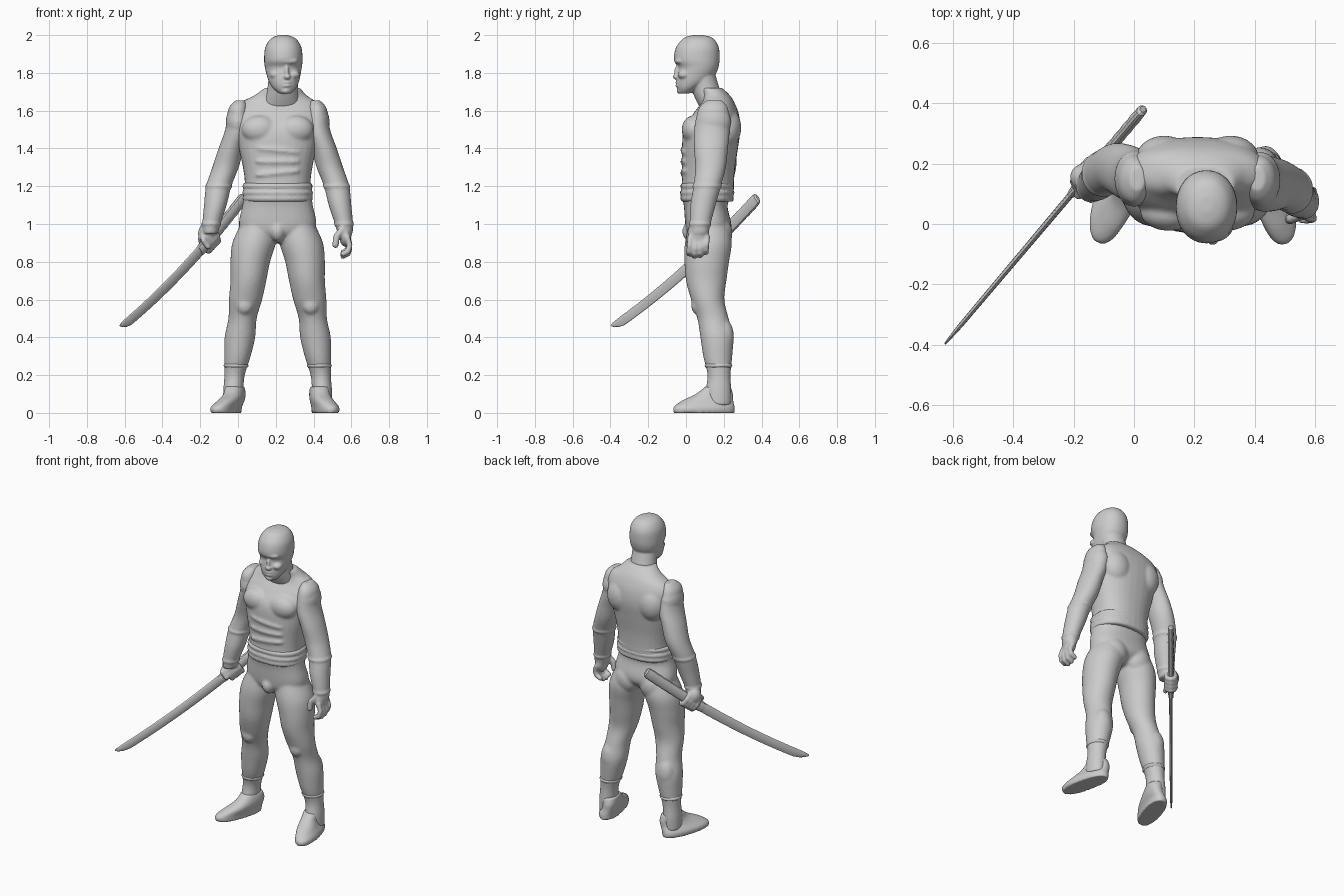
import bpy, bmesh, math
from mathutils import Vector, Matrix

if "Cube" in bpy.data.objects:
    bpy.data.objects.remove(bpy.data.objects["Cube"])

MID = 0.21  # x of the body's symmetry plane


def mirror(rings):
    return [(2 * MID - r[0],) + tuple(r[1:]) for r in rings]


def skin(bm, loops):
    """Closed surface through equal-length point loops."""
    rows = [[bm.verts.new(p) for p in loop] for loop in loops]
    n = len(rows[0])
    for a, b in zip(rows, rows[1:]):
        for i in range(n):
            j = (i + 1) % n
            bm.faces.new((a[i], a[j], b[j], b[i]))
    bm.faces.new(rows[0][::-1])
    bm.faces.new(rows[-1])


def loft(bm, rings, p=2.0, rot=0.0, n=32, steps=6):
    """Horizontal rings (x, y, z, rx, ry), blended smoothly along z."""
    R = [rings[0]] + list(rings) + [rings[-1]]
    fine = []
    for k in range(1, len(R) - 2):
        for s in range(steps):
            t = s / steps
            fine.append([0.5 * (2 * b + (c - a) * t + (2 * a - 5 * b + 4 * c - d) * t * t
                                + (3 * b - a - 3 * c + d) * t ** 3)
                         for a, b, c, d in zip(*R[k - 1:k + 3])])
    fine.append(rings[-1])
    loops = []
    for x, y, z, rx, ry in fine:
        loop = []
        for i in range(n):
            a = math.tau * i / n
            u = math.copysign(abs(math.cos(a)) ** (2 / p), math.cos(a)) * rx
            v = math.copysign(abs(math.sin(a)) ** (2 / p), math.sin(a)) * ry
            loop.append((x + u * math.cos(rot) - v * math.sin(rot),
                         y + u * math.sin(rot) + v * math.cos(rot), z))
        loops.append(loop)
    skin(bm, loops)


def blob(bm, loc, size, rot=0.0):
    m = Matrix.Translation(loc) @ Matrix.Rotation(rot, 4, 'Y') @ Matrix.Diagonal((*size, 1))
    bmesh.ops.create_icosphere(bm, subdivisions=3, radius=1, matrix=m)


def pair(bm, loc, size, rot=0.0):
    blob(bm, loc, size, rot)
    blob(bm, (2 * MID - loc[0], loc[1], loc[2]), size, -rot)


def beads(bm, pts, r):
    """Finger made of overlapping spheres along a path."""
    pts = [Vector(p) for p in pts]
    for a, b in zip(pts, pts[1:]):
        for s in range(5):
            blob(bm, a.lerp(b, s / 4), (r, r, r))


def finish(name, bm, voxel=0.0, smooth=4):
    bmesh.ops.recalc_face_normals(bm, faces=bm.faces)
    me = bpy.data.meshes.new(name)
    bm.to_mesh(me)
    bm.free()
    ob = bpy.data.objects.new(name, me)
    bpy.context.collection.objects.link(ob)
    for f in me.polygons:
        f.use_smooth = True
    if voxel:
        m = ob.modifiers.new("merge", 'REMESH')
        m.mode, m.voxel_size, m.use_smooth_shade = 'VOXEL', voxel, True
        s = ob.modifiers.new("soften", 'SMOOTH')
        s.factor, s.iterations = 0.5, smooth
    return ob


# torso and legs
bm = bmesh.new()
loft(bm, [(MID, .11, .90, .05, .06), (MID, .118, .95, .17, .11), (MID, .118, 1.0, .205, .122),
          (MID, .104, 1.1, .186, .116), (MID, .112, 1.16, .18, .138), (MID, .116, 1.22, .174, .138),
          (MID, .12, 1.3, .184, .14), (MID, .127, 1.4, .205, .148), (MID, .138, 1.5, .222, .15),
          (MID, .158, 1.58, .235, .122), (.215, .168, 1.64, .205, .09), (.225, .158, 1.68, .14, .075),
          (.235, .13, 1.72, .095, .062)], p=2.3)
leg = [(.11, .12, 1.0, .095, .105), (.085, .118, .9, .115, .124), (.065, .11, .8, .105, .118),
       (.055, .107, .7, .095, .107), (.04, .115, .6, .088, .088), (.024, .143, .5, .075, .083),
       (.01, .163, .4, .081, .087), (-.003, .168, .3, .07, .077), (-.018, .175, .2, .054, .061),
       (-.025, .172, .12, .053, .068), (-.03, .17, .04, .05, .068)]
loft(bm, leg)
loft(bm, mirror(leg))
pair(bm, (.115, .04, 1.5), (.095, .063, .075))       # chest
pair(bm, (.10, .215, 1.51), (.095, .078, .11))       # shoulder blades
pair(bm, (.12, .178, .95), (.085, .068, .09))        # seat
pair(bm, (.035, .062, .57), (.045, .035, .05))       # knees
pair(bm, (.005, .2, .4), (.06, .054, .1))            # calves
blob(bm, (MID, .03, .96), (.04, .05, .055))
for i in range(3):                                   # abdomen folds
    blob(bm, (MID, .0, 1.27 + .06 * i), (.12, .03, .02), .1 * (i - 1))
finish("torso_and_legs", bm, .009)

# feet
for name, x, rot in (("left_foot", -.062, -.32), ("right_foot", .462, .22)):
    s = math.sin(rot)
    bm = bmesh.new()
    loft(bm, [(x, .096, 0, .062, .165), (x, .096, .03, .063, .165), (x - .08 * s, .115, .065, .056, .138),
              (x - .14 * s, .15, .10, .05, .10), (x - .14 * s, .17, .14, .048, .068)], p=2.3, rot=rot)
    finish(name, bm, .008, 3)

# belt sash
bm = bmesh.new()
for z, g in ((1.135, 0), (1.165, .002), (1.2, 0)):
    loft(bm, [(MID, .112, z - .017, .178, .134), (MID, .112, z, .187 + g, .143 + g),
              (MID, .112, z + .017, .178, .134)], p=2.3)
finish("belt", bm, .008, 3)

# head and neck
bm = bmesh.new()
loft(bm, [(.225, .15, 1.62, .11, .08), (.235, .11, 1.7, .083, .075), (.24, .088, 1.79, .078, .068)])
loft(bm, [(.24, .065, 2.0, .02, .025), (.24, .065, 1.99, .052, .066), (.24, .064, 1.97, .077, .092),
          (.24, .06, 1.93, .097, .115), (.24, .057, 1.87, .102, .121), (.24, .064, 1.83, .098, .108),
          (.241, .055, 1.795, .091, .103), (.243, .036, 1.755, .08, .088),
          (.246, .01, 1.72, .062, .057), (.25, -.006, 1.692, .034, .03)], p=2.1)
blob(bm, (.248, -.03, 1.862), (.07, .032, .02))      # brow
blob(bm, (.258, -.045, 1.8), (.012, .018, .04))      # nose
blob(bm, (.26, -.054, 1.78), (.019, .016, .014))
for dx in (-.05, .05):                               # cheekbones
    blob(bm, (.248 + dx, -.012, 1.79), (.03, .032, .022))
for z in (1.749, 1.732):                             # lips
    blob(bm, (.254, -.04, z), (.028, .017, .008))
blob(bm, (.252, -.032, 1.705), (.025, .018, .016))   # chin
finish("head", bm, .006, 3)

# sword path: straight line with a gentle sag
A, B = Vector((.03, .38, 1.14)), Vector((-.62, -.39, .45))
D = (B - A).normalized()
SIDE = D.cross(Vector((0, 0, 1))).normalized()
UP = SIDE.cross(D).normalized()


def on_sword(t):
    return A.lerp(B, t) - Vector((0, 0, .16 * t * (1 - t)))


def sword_part(name, sections):
    b = bmesh.new()
    skin(b, [[on_sword(t) + UP * (lift + w * math.cos(math.tau * i / 12))
              + SIDE * th * math.sin(math.tau * i / 12) for i in range(12)]
             for t, w, th, lift in sections])
    ob = finish(name, b)
    bpy.context.view_layer.objects.active = ob
    ob.select_set(True)
    bpy.ops.object.shade_smooth_by_angle()
    ob.select_set(False)


sword_part("sword_hilt", [(0, .018, .01, 0), (.006, .03, .017, 0)]
           + [(.02 + .02 * k, .033 + .0015 * (k % 2), .017 + .0015 * (k % 2), 0) for k in range(17)]
           + [(.36, .03, .015, 0)])
sword_part("sword_blade", [(.34 + .06 * k, .031 - .0004 * k, .011 - .0003 * k, 0) for k in range(10)]
           + [(.93, .027, .008, 0), (.965, .021, .006, .004), (.985, .014, .005, .009), (1, .004, .003, .014)])

# arms and hands
arm = [(.012, .15, 1.655, .025, .04), (.002, .145, 1.61, .052, .078), (-.002, .137, 1.5, .066, .094),
       (-.036, .132, 1.4, .067, .09), (-.066, .13, 1.3, .07, .081), (-.102, .112, 1.2, .067, .073),
       (-.12, .09, 1.1, .06, .067), (-.141, .075, 1.0, .048, .055), (-.147, .072, .95, .04, .048)]
left_arm = [(x, y + .055 * min(1, max(0, (1.6 - z) / .25)), z, a, b) for x, y, z, a, b in arm]


def wraps(b, rings):                                 # raised edges of the wrist wrap
    for k in (5, 7):
        x, y, z, rx, ry = rings[k]
        loft(b, [(x, y, z - .014, rx - .004, ry - .004), (x, y, z, rx + .006, ry + .006),
                 (x, y, z + .014, rx - .004, ry - .004)])


bm = bmesh.new()
loft(bm, left_arm)
wraps(bm, left_arm)
blob(bm, (.0, .15, 1.54), (.065, .094, .095))
grip = on_sword(.28)
blob(bm, grip + Vector((-.015, -.01, .035)), (.045, .045, .055))
for k in range(4):                                   # fingers closed round the hilt
    c = grip + D * (.036 - .025 * k)
    beads(bm, [c + SIDE * .028 * math.cos(a) + UP * .046 * math.sin(a)
               for a in [math.tau * i / 8 for i in range(9)]], .0155)
beads(bm, [grip + D * .02 + UP * .05, grip + D * .06 + UP * .04 - SIDE * .02,
           grip + D * .06 - SIDE * .033], .016)
finish("left_arm", bm, .007)

bm = bmesh.new()
right_arm = mirror(arm)
loft(bm, right_arm)
wraps(bm, right_arm)
blob(bm, (.42, .145, 1.54), (.065, .094, .095))
blob(bm, (.567, .068, .945), (.033, .056, .065))     # palm
for k in range(4):                                   # relaxed fingers
    y, drop = .022 + .03 * k, (.0, .012, .008, -.008)[k]
    beads(bm, [(.578, y, .93), (.592, y - .003, .885 - drop), (.582, y - .006, .855 - drop),
               (.556, y - .006, .842 - drop)], .0155)
beads(bm, [(.555, .03, .975), (.522, .018, .935), (.516, .016, .89)], .018)
finish("right_arm", bm, .007)

# shin wraps
for name, rings in (("left_shin_wrap", leg), ("right_shin_wrap", mirror(leg))):
    bm = bmesh.new()
    x, y = (rings[7][0] + rings[8][0]) / 2, .172
    loft(bm, [(x, y, .238, .058, .065), (x, y, .25, .066, .073), (x, y, .262, .06, .067)])
    finish(name, bm)
